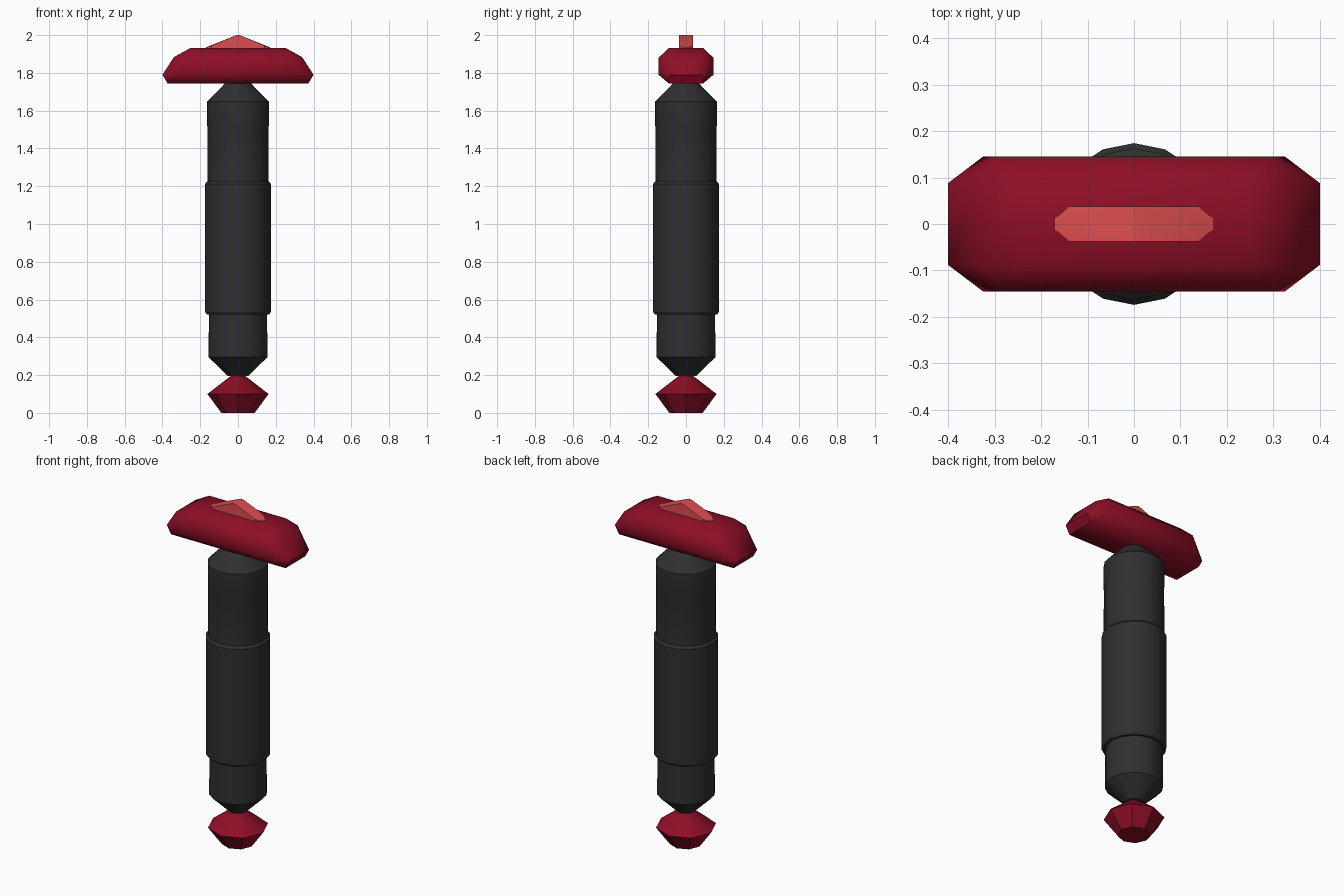
import bpy, bmesh, math

if "Cube" in bpy.data.objects:
    bpy.data.objects.remove(bpy.data.objects["Cube"])


def material(name, rgb):
    m = bpy.data.materials.new(name)
    m.diffuse_color = (*rgb, 1)
    m.use_nodes = True
    m.node_tree.nodes["Principled BSDF"].inputs["Base Color"].default_value = m.diffuse_color
    return m


DARK = material("charcoal", (0.029, 0.029, 0.029))
RED = material("deep red", (0.27, 0.0045, 0.019))
LIGHT = material("light red", (0.72, 0.075, 0.08))


def finish(bm, name, mat, angle):
    bmesh.ops.recalc_face_normals(bm, faces=bm.faces[:])
    mesh = bpy.data.meshes.new(name)
    bm.to_mesh(mesh)
    bm.free()
    mesh.materials.append(mat)
    ob = bpy.data.objects.new(name, mesh)
    bpy.context.collection.objects.link(ob)
    bpy.ops.object.select_all(action='DESELECT')
    ob.select_set(True)
    bpy.context.view_layer.objects.active = ob
    bpy.ops.object.shade_smooth_by_angle(angle=math.radians(angle))
    return ob


def lathe(name, profile, sides, mat, angle=30):
    """Closed turned solid from (radius, z) pairs."""
    bm = bmesh.new()
    rings = [[bm.verts.new((r * math.cos(math.tau * i / sides),
                            r * math.sin(math.tau * i / sides), z))
              for i in range(sides)] for r, z in profile]
    for a, b in zip(rings, rings[1:]):
        for i in range(sides):
            j = (i + 1) % sides
            bm.faces.new((a[i], a[j], b[j], b[i]))
    bm.faces.new(rings[0][::-1])
    bm.faces.new(rings[-1])
    return finish(bm, name, mat, angle)


def mirrored_hull(name, corners, mat, angle):
    """Faceted solid from one quadrant of corners, mirrored in x and y."""
    bm = bmesh.new()
    for x, y, z in corners:
        for sx in (-1, 1):
            for sy in (-1, 1):
                bm.verts.new((sx * x, sy * y, z))
    bmesh.ops.convex_hull(bm, input=bm.verts[:])
    bmesh.ops.dissolve_limit(bm, angle_limit=math.radians(2),
                             verts=bm.verts[:], edges=bm.edges[:])
    return finish(bm, name, mat, angle)


# Faceted end gem
lathe("pommel", [(0.088, 0), (0.162, 0.10), (0.035, 0.198)], 8, RED)

# Grip with thicker middle sleeve
lathe("grip", [(0.052, 0.194), (0.156, 0.295), (0.154, 0.522), (0.166, 0.522),
               (0.174, 0.535), (0.174, 1.212), (0.162, 1.226), (0.161, 1.51),
               (0.163, 1.52), (0.163, 1.648), (0.063, 1.75)], 16, DARK)

# Chamfered cross piece
mirrored_hull("guard", [(0.372, 0.09, 1.743),
                        (0.40, 0.088, 1.79), (0.325, 0.145, 1.79),
                        (0.339, 0.09, 1.884), (0.286, 0.145, 1.88),
                        (0.25, 0.09, 1.933)], RED, 45)

# Light peaked crest on top
mirrored_hull("crest", [(0.008, 0.0375, 2.0), (0.14, 0.0375, 1.945),
                        (0.17, 0.012, 1.935), (0.17, 0.012, 1.92),
                        (0.14, 0.0375, 1.92)], LIGHT, 30)
